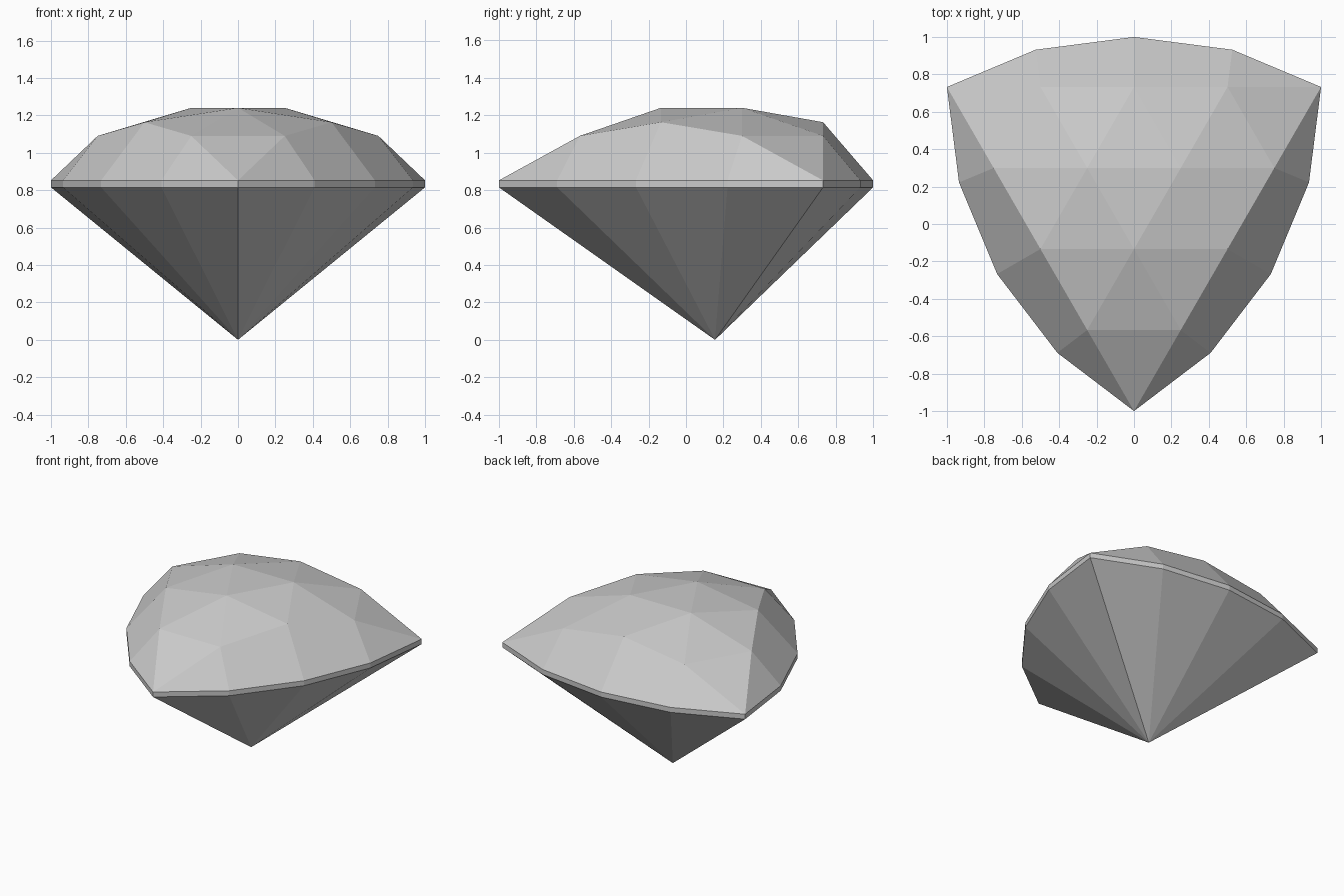
import bpy
import bmesh
from math import cos, sin, radians
from mathutils import Vector

cube = bpy.data.objects.get("Cube")
if cube:
    bpy.data.objects.remove(cube)

CENTRE_Y = 0.155
GIRDLE_TOP, GIRDLE_BOTTOM = 0.852, 0.815
MIDDLE = Vector((0, CENTRE_Y, 0.8))

stone = bpy.data.materials.new("grey stone")
stone.use_nodes = True
COLOUR = (0.6, 0.6, 0.6, 1)
stone.diffuse_color = COLOUR
stone.node_tree.nodes["Principled BSDF"].inputs["Base Color"].default_value = COLOUR


def polar(radius, degrees, z):
    a = radians(degrees)
    return Vector((radius * cos(a), CENTRE_Y + radius * sin(a), z))


def make_part(name, polygons):
    """Flat-faced part from polygons, welded and turned outwards."""
    bm = bmesh.new()
    for points in polygons:
        bm.faces.new([bm.verts.new(p) for p in points])
    bmesh.ops.remove_doubles(bm, verts=bm.verts[:], dist=0.001)
    bm.normal_update()
    for face in bm.faces:
        if face.normal.dot(face.calc_center_median() - MIDDLE) < 0:
            face.normal_flip()
    mesh = bpy.data.meshes.new(name)
    bm.to_mesh(mesh)
    bm.free()
    mesh.materials.append(stone)
    part = bpy.data.objects.new(name, mesh)
    bpy.context.collection.objects.link(part)


# Outline: three corners with bulging sides between them
SIDE = [(1.155, 0), (0.938, 25.9), (0.845, 60), (0.938, 94.1)]


def outline(z):
    return [polar(r, 270 + turn + a, z) for turn in (0, 120, 240) for r, a in SIDE]


upper, lower = outline(GIRDLE_TOP), outline(GIRDLE_BOTTOM)
count = len(upper)
corners = [upper[0], upper[4], upper[8]]

# Domed triangular grid; height depends on how close a point is to the corners
HEIGHT = {(0, 0, 4): GIRDLE_TOP, (0, 1, 3): 1.09, (0, 2, 2): 1.163, (1, 1, 2): 1.24}


def grid(i, j):
    weights = (4 - i - j, i, j)
    p = sum((c * w / 4 for c, w in zip(corners, weights)), Vector())
    p.z = HEIGHT[tuple(sorted(weights))]
    return p


crown = []
for i in range(4):
    for j in range(4 - i):
        crown.append([grid(i, j), grid(i + 1, j), grid(i, j + 1)])
        if i + j < 3:
            crown.append([grid(i + 1, j), grid(i + 1, j + 1), grid(i, j + 1)])

# Facets between the dome's edge and the girdle, triangles at the corners
rim = [grid(k, 0) for k in range(4)]
rim += [grid(4 - k, k) for k in range(4)]
rim += [grid(0, 4 - k) for k in range(4)]
for k in range(count):
    n = (k + 1) % count
    if k % 4 == 0:
        crown.append([rim[k], upper[n], rim[n]])
    elif k % 4 == 3:
        crown.append([rim[k], upper[k], rim[n]])
    else:
        crown.append([rim[k], upper[k], upper[n], rim[n]])
make_part("crown", crown)

# Thin upright band
make_part("girdle", [[upper[k - 1], upper[k], lower[k], lower[k - 1]] for k in range(count)])

# Pointed underside
tip = Vector((0, CENTRE_Y, 0))
make_part("pavilion", [[lower[k - 1], lower[k], tip] for k in range(count)])
